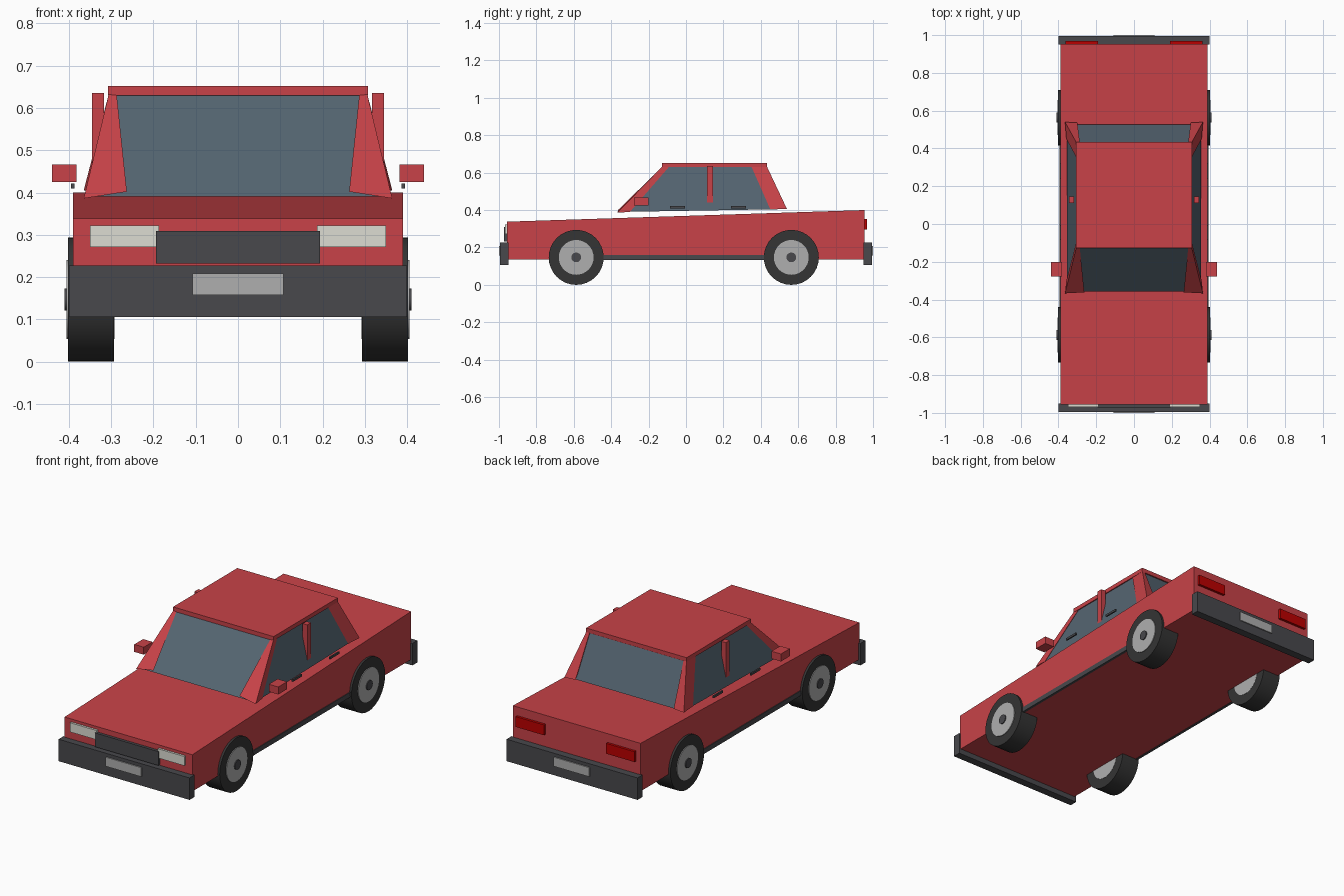
import bpy, bmesh, math

if "Cube" in bpy.data.objects:
    bpy.data.objects.remove(bpy.data.objects["Cube"])


def material(name, rgb):
    m = bpy.data.materials.new(name)
    m.diffuse_color = (*rgb, 1)
    m.use_nodes = True
    m.node_tree.nodes["Principled BSDF"].inputs["Base Color"].default_value = m.diffuse_color
    return m


RED = material("red_paint", (0.58, 0.055, 0.065))
GLASS = material("tinted_glass", (0.09, 0.13, 0.165))
DARK = material("dark_plastic", (0.065, 0.065, 0.072))
TYRE = material("rubber", (0.035, 0.035, 0.035))
METAL = material("metal", (0.43, 0.43, 0.43))
LAMP = material("lamp_white", (0.72, 0.72, 0.65))
TAIL = material("lamp_red", (0.5, 0.0, 0.0))


def loft(name, lower, upper, mat):
    """Solid between two matching polygons."""
    bm = bmesh.new()
    a = [bm.verts.new(p) for p in lower]
    b = [bm.verts.new(p) for p in upper]
    bm.faces.new(a)
    bm.faces.new(b)
    for i in range(len(a)):
        j = (i + 1) % len(a)
        bm.faces.new((a[i], a[j], b[j], b[i]))
    bmesh.ops.recalc_face_normals(bm, faces=bm.faces)
    me = bpy.data.meshes.new(name)
    bm.to_mesh(me)
    bm.free()
    me.materials.append(mat)
    ob = bpy.data.objects.new(name, me)
    bpy.context.collection.objects.link(ob)
    return ob


def rect(x, y0, y1, z0, z1):
    """Rectangle of half width x, rising from z0 at y0 to z1 at y1."""
    return [(-x, y0, z0), (x, y0, z0), (x, y1, z1), (-x, y1, z1)]


def box(name, x0, x1, y0, y1, z0, z1, mat):
    ring = [(x0, y0), (x1, y0), (x1, y1), (x0, y1)]
    return loft(name, [(*p, z0) for p in ring], [(*p, z1) for p in ring], mat)


def side_box(name, s, x0, x1, *rest):
    return box(name, min(s * x0, s * x1), max(s * x0, s * x1), *rest)


def disc(name, s, x0, x1, y, z, r, mat):
    bpy.ops.mesh.primitive_cylinder_add(
        vertices=32, radius=r, depth=x1 - x0,
        location=(s * (x0 + x1) / 2, y, z), rotation=(0, math.pi / 2, 0))
    ob = bpy.context.object
    ob.name = name
    ob.data.materials.append(mat)
    bpy.ops.object.shade_smooth_by_angle(angle=math.radians(35))


# Wedge body, glass cabin and roof
loft("body", rect(0.39, -0.956, 0.954, 0.135, 0.135),
     rect(0.39, -0.956, 0.954, 0.338, 0.40), RED)
loft("cabin_glass", rect(0.355, -0.358, 0.528, 0.39, 0.405),
     rect(0.30, -0.118, 0.423, 0.635, 0.635), GLASS)
box("roof", -0.307, 0.307, -0.128, 0.433, 0.629, 0.652, RED)

# Bumpers and number plates at both ends
for end, e in (("front", -1), ("rear", 1)):
    y0, y1 = sorted((e * 0.95, e * 0.994))
    box(end + "_bumper", -0.40, 0.40, y0, y1, 0.106, 0.227, DARK)
    y0, y1 = sorted((e * 0.985, e * 1.0))
    box(end + "_plate", -0.108, 0.108, y0, y1, 0.158, 0.208, METAL)

box("grille", -0.194, 0.194, -0.972, -0.95, 0.232, 0.309, DARK)

for side, s in (("left", -1), ("right", 1)):
    # Lamps
    side_box(side + "_headlight", s, 0.187, 0.35, -0.968, -0.95, 0.271, 0.322, LAMP)
    side_box(side + "_tail_light", s, 0.19, 0.363, 0.95, 0.968, 0.295, 0.352, TAIL)

    # Corner pillars wrap the glass edges, wide at the base
    loft(side + "_front_pillar",
         [(s * 0.365, -0.367, 0.386), (s * 0.263, -0.362, 0.402), (s * 0.358, -0.30, 0.39)],
         [(s * 0.306, -0.128, 0.632), (s * 0.287, -0.126, 0.632), (s * 0.304, -0.09, 0.632)], RED)
    loft(side + "_rear_pillar",
         [(s * 0.365, 0.54, 0.405), (s * 0.30, 0.536, 0.407), (s * 0.358, 0.45, 0.405)],
         [(s * 0.306, 0.433, 0.632), (s * 0.287, 0.431, 0.632), (s * 0.304, 0.35, 0.632)], RED)
    side_box(side + "_middle_pillar", s, 0.317, 0.345, 0.112, 0.145, 0.43, 0.635, RED)

    # Mirror, door handles and sill trim
    side_box(side + "_mirror", s, 0.382, 0.44, -0.277, -0.20, 0.425, 0.466, RED)
    for door, y in (("front", -0.085), ("rear", 0.24)):
        side_box(f"{side}_{door}_handle", s, 0.387, 0.395, y, y + 0.08, 0.409, 0.421, DARK)
    side_box(side + "_sill", s, 0.38, 0.394, -0.50, 0.48, 0.133, 0.16, DARK)

    # Wheels
    for axle, y in (("front", -0.587), ("rear", 0.563)):
        name = f"{side}_{axle}_"
        disc(name + "tyre", s, 0.293, 0.402, y, 0.147, 0.147, TYRE)
        disc(name + "rim", s, 0.292, 0.406, y, 0.147, 0.093, METAL)
        disc(name + "hub_cap", s, 0.39, 0.411, y, 0.147, 0.026, DARK)
